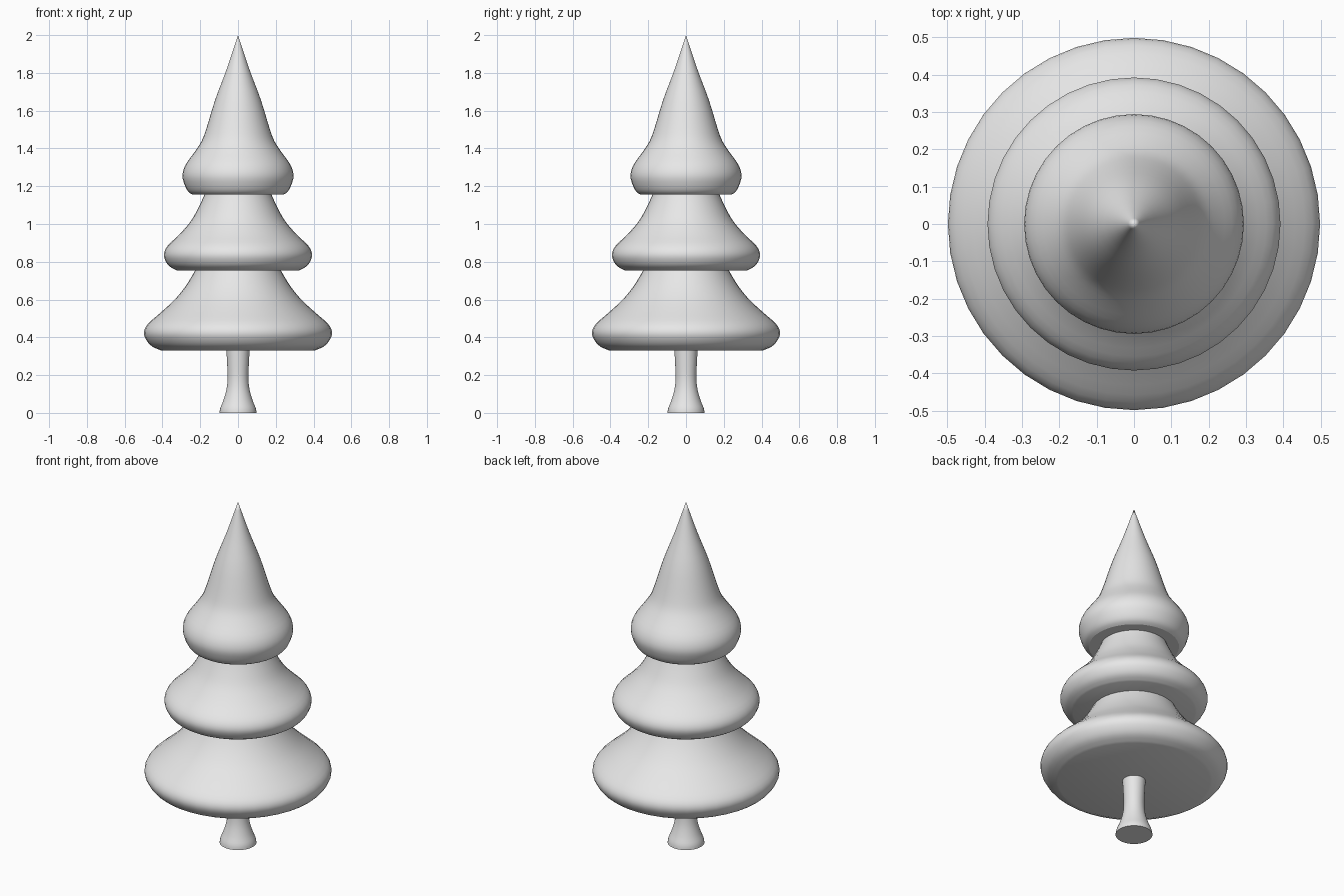
import bpy, bmesh, math

if "Cube" in bpy.data.objects:
    bpy.data.objects.remove(bpy.data.objects["Cube"])

SEGMENTS = 40

mat = bpy.data.materials.new("light grey")
mat.diffuse_color = (0.8, 0.8, 0.8, 1)
mat.use_nodes = True
mat.node_tree.nodes["Principled BSDF"].inputs["Base Color"].default_value = mat.diffuse_color


def refine(pts, n=3):
    """Round a profile with Catmull-Rom interpolation."""
    p = [pts[0]] + pts + [pts[-1]]
    out = []
    for i in range(1, len(p) - 2):
        a, b, c, d = p[i - 1:i + 3]
        for k in range(n):
            t = k / n
            out.append(tuple(0.5 * (2 * b[j] + (c[j] - a[j]) * t
                             + (2 * a[j] - 5 * b[j] + 4 * c[j] - d[j]) * t * t
                             + (3 * b[j] - a[j] - 3 * c[j] + d[j]) * t ** 3) for j in (0, 1)))
    return out + [pts[-1]]


def lathe(name, profile, angle):
    """Revolve a (radius, z) profile; both ends are closed."""
    bm = bmesh.new()
    rings = []
    for r, z in refine(profile):
        if r < 1e-4:
            rings.append([bm.verts.new((0, 0, z))])
        else:
            rings.append([bm.verts.new((r * math.cos(2 * math.pi * i / SEGMENTS),
                                        r * math.sin(2 * math.pi * i / SEGMENTS), z))
                          for i in range(SEGMENTS)])
    for lo, hi in zip(rings, rings[1:]):
        for i in range(SEGMENTS):
            j = (i + 1) % SEGMENTS
            if len(hi) == 1:
                bm.faces.new((lo[i], lo[j], hi[0]))
            else:
                bm.faces.new((lo[i], lo[j], hi[j], hi[i]))
    bm.faces.new(rings[0][::-1])
    if len(rings[-1]) > 1:
        bm.faces.new(rings[-1])
    mesh = bpy.data.meshes.new(name)
    bm.to_mesh(mesh)
    bm.free()
    mesh.materials.append(mat)
    obj = bpy.data.objects.new(name, mesh)
    bpy.context.collection.objects.link(obj)
    bpy.ops.object.select_all(action='DESELECT')
    obj.select_set(True)
    bpy.context.view_layer.objects.active = obj
    bpy.ops.object.shade_smooth_by_angle(angle=math.radians(angle))


# Flared trunk
lathe("trunk", [(0.098, 0), (0.094, 0.025), (0.078, 0.065), (0.062, 0.12),
                (0.055, 0.18), (0.057, 0.25), (0.062, 0.34)], 40)

# Three foliage tiers, each sitting over the one below
lathe("lower_foliage", [(0.405, 0.33), (0.455, 0.352), (0.485, 0.385), (0.498, 0.425),
                        (0.478, 0.47), (0.405, 0.535), (0.335, 0.6), (0.278, 0.67),
                        (0.235, 0.74), (0.22, 0.77)], 28)
lathe("middle_foliage", [(0.325, 0.755), (0.362, 0.775), (0.384, 0.805), (0.392, 0.842),
                         (0.372, 0.885), (0.31, 0.945), (0.25, 1.015), (0.21, 1.085),
                         (0.18, 1.15), (0.175, 1.17)], 28)
lathe("upper_foliage", [(0.24, 1.155), (0.264, 1.172), (0.283, 1.208), (0.294, 1.258),
                        (0.277, 1.315), (0.227, 1.385), (0.192, 1.44), (0.166, 1.51),
                        (0.12, 1.66), (0.06, 1.82), (0, 2.0)], 28)
